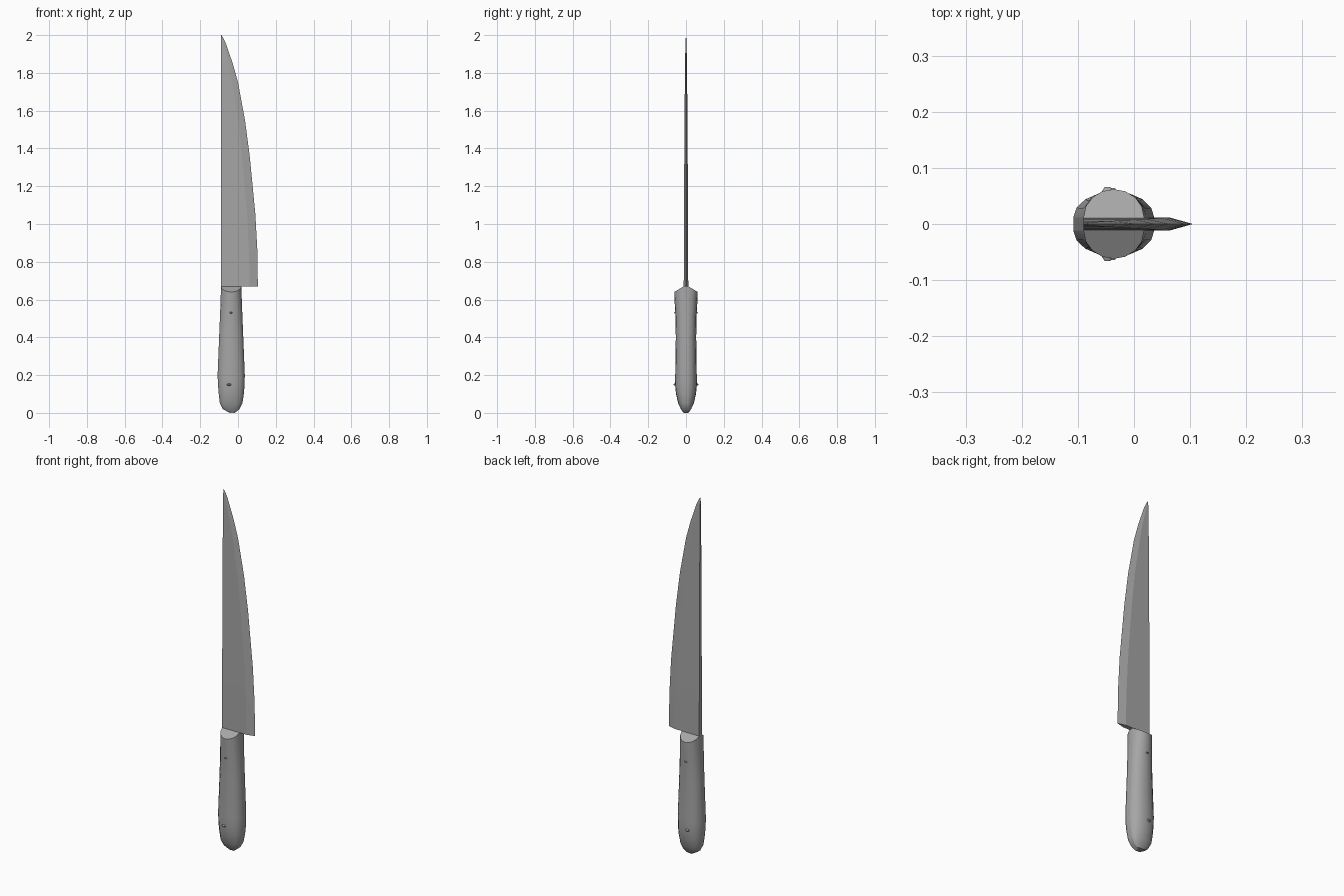
import bpy, bmesh
from math import sin, cos, pi, radians
from mathutils import Matrix

if "Cube" in bpy.data.objects:
    bpy.data.objects.remove(bpy.data.objects["Cube"])

grey = bpy.data.materials.new("plain grey")
grey.use_nodes = True
colour = (0.38, 0.38, 0.38, 1)
grey.diffuse_color = colour
grey.node_tree.nodes["Principled BSDF"].inputs["Base Color"].default_value = colour


def finish(name, bm, angle=25):
    bmesh.ops.recalc_face_normals(bm, faces=bm.faces)
    mesh = bpy.data.meshes.new(name)
    bm.to_mesh(mesh)
    bm.free()
    mesh.materials.append(grey)
    obj = bpy.data.objects.new(name, mesh)
    bpy.context.collection.objects.link(obj)
    bpy.ops.object.select_all(action="DESELECT")
    obj.select_set(True)
    bpy.context.view_layer.objects.active = obj
    bpy.ops.object.shade_smooth_by_angle(angle=radians(angle))
    return obj


def loft(name, rings, angle=25):
    """Skin a stack of closed rings and cap both ends."""
    bm = bmesh.new()
    loops = [[bm.verts.new(p) for p in ring] for ring in rings]
    for a, b in zip(loops, loops[1:]):
        for i in range(len(a)):
            j = (i + 1) % len(a)
            bm.faces.new((a[i], a[j], b[j], b[i]))
    bm.faces.new(loops[0])
    bm.faces.new(loops[-1])
    return finish(name, bm, angle)


# Blade: straight spine, curved cutting edge, ground bevel
SPINE = -0.09
blade_rows = [  # height, cutting edge, bevel start, half thickness
    (0.67, 0.105, 0.062, 0.012),
    (0.85, 0.103, 0.058, 0.0115),
    (1.05, 0.092, 0.048, 0.011),
    (1.36, 0.062, 0.022, 0.009),
    (1.55, 0.037, 0.002, 0.008),
    (1.75, 0.0, -0.03, 0.006),
    (1.85, -0.028, -0.05, 0.005),
    (1.96, -0.066, -0.077, 0.003),
    (1.99, -0.081, -0.085, 0.001),
    (2.0, -0.088, -0.089, 0.0004),
]
loft("blade", [[(SPINE, -t, z), (bevel, -t, z), (edge, 0, z),
                (bevel, t, z), (SPINE, t, z)]
               for z, edge, bevel, t in blade_rows], 10)

# Handle outline shared by the tang and both scales
handle_rows = [  # height, back, belly, half depth
    (0.004, -0.052, -0.012, 0.016),
    (0.02, -0.08, 0.008, 0.027),
    (0.05, -0.096, 0.023, 0.041),
    (0.10, -0.102, 0.031, 0.053),
    (0.15, -0.106, 0.035, 0.058),
    (0.20, -0.108, 0.036, 0.057),
    (0.40, -0.100, 0.028, 0.054),
    (0.52, -0.095, 0.023, 0.056),
    (0.60, -0.092, 0.020, 0.061),
    (0.67, -0.090, 0.018, 0.062),
]
TANG = 0.012

# Tang: flat strip sandwiched in the handle
loft("tang", [[(a, -TANG, z), (b, -TANG, z), (b, TANG, z), (a, TANG, z)]
              for z, a, b, d in [(0, -0.045, -0.018, 0)] + handle_rows])

# Scales: rounded halves with a sloping shoulder at the top
SEGMENTS = 8
for side, label in ((-1, "front"), (1, "back")):
    rings = []
    for z, a, b, depth in handle_rows:
        ring = []
        for i in range(SEGMENTS + 1):
            t = pi * i / SEGMENTS
            rise = sin(t)
            x = (a + b) / 2 + (b - a) / 2 * cos(t)
            y = TANG + (depth - TANG) * rise
            slope = 0.03 * rise if z == 0.67 else 0
            ring.append((x, side * y, z - slope))
        rings.append(ring)
    loft(label + "_handle_scale", rings, 30)

# Rivets: small low domes through the scales
for z, x, reach, radius, label in ((0.15, -0.047, 0.066, 0.018, "lower"),
                                   (0.53, -0.037, 0.064, 0.012, "upper")):
    for side, face in ((-1, "front"), (1, "back")):
        bm = bmesh.new()
        bmesh.ops.create_cone(
            bm, cap_ends=True, segments=10, radius1=radius, radius2=radius * 0.3,
            depth=0.018,
            matrix=Matrix.Translation((x, side * (reach - 0.009), z))
            @ Matrix.Diagonal((1, 1, 0.55, 1))
            @ Matrix.Rotation(-side * pi / 2, 4, "X"))
        finish(label + "_" + face + "_rivet", bm, 40)
